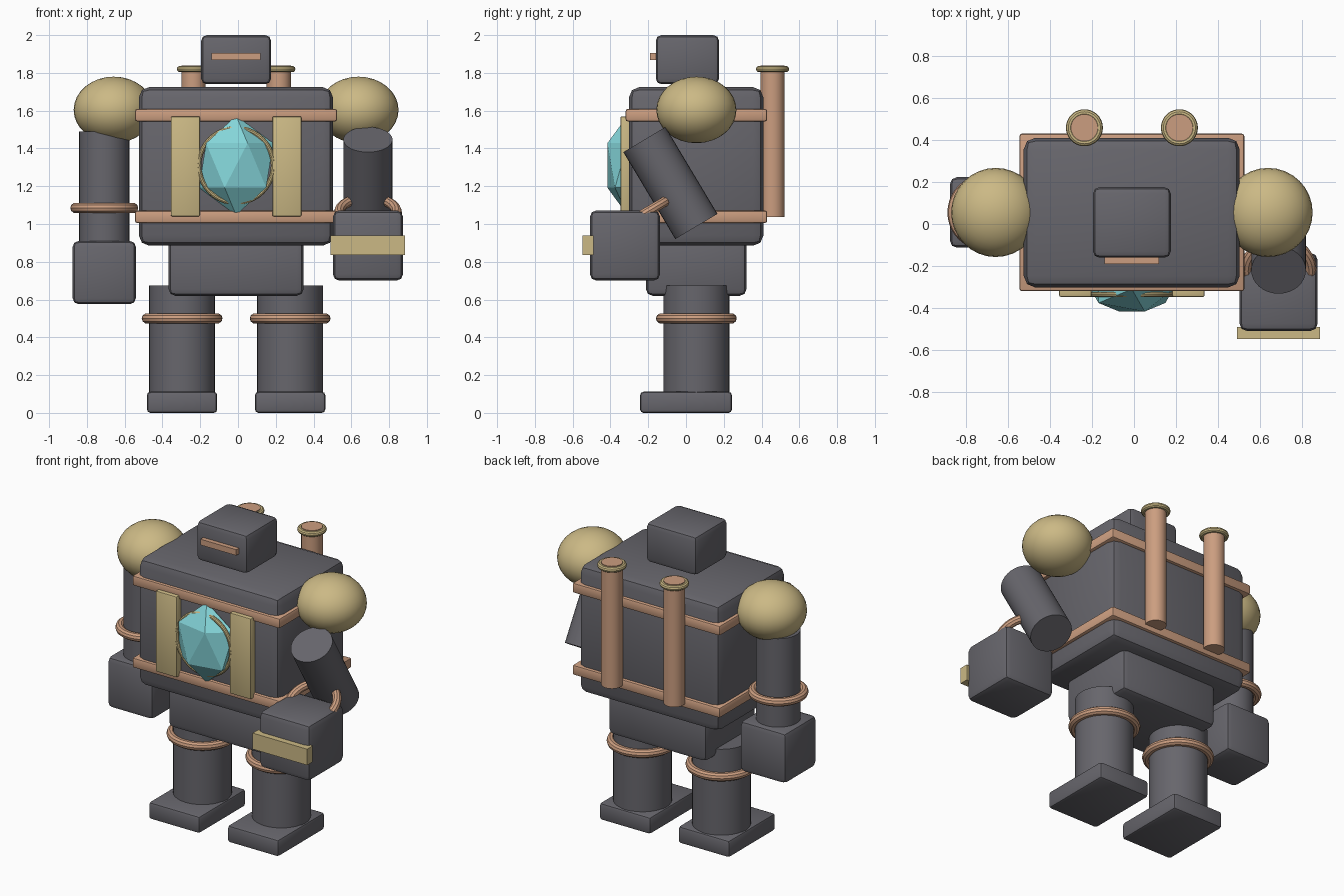
import bpy
import math
from mathutils import Vector

if "Cube" in bpy.data.objects:
    bpy.data.objects.remove(bpy.data.objects["Cube"])

CX, CY = -0.01, 0.055          # body axis
TILT = math.radians(30.5)      # raised forearm lean


def material(name, rgb):
    m = bpy.data.materials.new(name)
    m.diffuse_color = (*rgb, 1.0)
    m.use_nodes = True
    m.node_tree.nodes["Principled BSDF"].inputs["Base Color"].default_value = m.diffuse_color
    return m


IRON = material("dark_iron", (0.135, 0.132, 0.150))
COPPER = material("copper", (0.60, 0.34, 0.215))
BRASS = material("brass", (0.60, 0.485, 0.235))
CRYSTAL = material("crystal_cyan", (0.23, 0.66, 0.69))


def finish(name, mat, smooth=True):
    ob = bpy.context.object
    ob.name = name
    ob.data.name = name
    ob.data.materials.append(mat)
    if smooth:
        bpy.ops.object.shade_smooth_by_angle(angle=math.radians(35))
    return ob


def box(name, mat, x, y, z, bevel=0.0):
    """Box from (min, max) pairs on each axis, with rounded edges."""
    mid = [(a + b) / 2 for a, b in (x, y, z)]
    bpy.ops.mesh.primitive_cube_add(size=1, location=mid)
    ob = bpy.context.object
    ob.scale = [b - a for a, b in (x, y, z)]
    bpy.ops.object.transform_apply(location=False, rotation=False, scale=True)
    if bevel:
        mod = ob.modifiers.new("rounded_edges", 'BEVEL')
        mod.width = bevel
        mod.segments = 2
        bpy.ops.object.modifier_apply(modifier=mod.name)
    return finish(name, mat, bool(bevel))


def cube(name, mat, centre, size, bevel):
    return box(name, mat, *[(c - size / 2, c + size / 2) for c in centre], bevel)


def rod(name, mat, start, end, r):
    """Cylinder between two points."""
    a, b = Vector(start), Vector(end)
    bpy.ops.mesh.primitive_cylinder_add(vertices=32, radius=r, depth=(b - a).length,
                                        location=(a + b) / 2)
    bpy.context.object.rotation_euler = (b - a).to_track_quat('Z', 'Y').to_euler()
    return finish(name, mat)


def ring(name, mat, centre, major, minor, tilt=0.0):
    bpy.ops.mesh.primitive_torus_add(major_radius=major, minor_radius=minor, major_segments=40,
                                     minor_segments=10, location=centre, rotation=(tilt, 0, 0))
    return finish(name, mat)


# Head with mouth-like eye slit
box("head", IRON, (-0.195, 0.175), (-0.16, 0.175), (1.74, 2.0), 0.03)
box("eye_slit", COPPER, (-0.14, 0.12), (-0.19, -0.15), (1.868, 1.906))

# Torso, pelvis and copper straps
box("torso", IRON, (-0.525, 0.503), (-0.302, 0.41), (0.885, 1.725), 0.055)
box("pelvis", IRON, (-0.367, 0.347), (-0.212, 0.32), (0.62, 0.95), 0.035)
for label, z in (("lower", 1.038), ("upper", 1.576)):
    box(label + "_strap", COPPER, (-0.545, 0.525), (-0.32, 0.43), (z - 0.033, z + 0.033), 0.012)

# Chest: two brass plates, ring and faceted crystal
for label, side in (("left", -1), ("right", 1)):
    x = CX + side * 0.269
    box(label + "_chest_plate", BRASS, (x - 0.077, x + 0.077), (-0.347, -0.29), (1.04, 1.57), 0.008)
ring("crystal_ring", BRASS, (CX, -0.335, 1.31), 0.197, 0.013, math.pi / 2)
bpy.ops.mesh.primitive_ico_sphere_add(subdivisions=1, radius=1, location=(CX, -0.31, 1.31))
bpy.context.object.scale = (0.22, 0.125, 0.263)
finish("crystal", CRYSTAL, False)

# Back exhaust pipes, legs, feet and shoulders, repeated on both sides
for label, side in (("left", -1), ("right", 1)):
    x = CX + side * 0.226
    rod(label + "_pipe", COPPER, (x, 0.458, 1.037), (x, 0.458, 1.84), 0.064)
    ring(label + "_pipe_rim", BRASS, (x, 0.458, 1.82), 0.071, 0.017)

    x = CX + side * 0.286
    rod(label + "_leg", IRON, (x, CY, 0.08), (x, CY, 0.675), 0.175)
    ring(label + "_leg_ring", COPPER, (x, CY, 0.5), 0.187, 0.027)
    box(label + "_foot", IRON, (x - 0.186, x + 0.186), (-0.243, 0.243), (0.0, 0.112), 0.018)

    bpy.ops.mesh.primitive_uv_sphere_add(segments=32, ring_count=16, radius=1,
                                         location=(CX + side * 0.648, CY, 1.604))
    bpy.context.object.scale = (0.212, 0.212, 0.176)
    finish(label + "_shoulder", BRASS)

# Hanging arm
x = CX - 0.698
rod("hanging_arm", IRON, (x, CY, 0.88), (x, CY, 1.49), 0.133)
ring("hanging_arm_ring", COPPER, (x, CY, 1.085), 0.153, 0.027)
cube("hanging_fist", IRON, (x, CY, 0.743), 0.335, 0.032)

# Raised arm, leaning forward, with a brass knuckle bar
x = CX + 0.698
rod("raised_arm", IRON, (x, 0.055, 0.987), (x, -0.22, 1.447), 0.130)
ring("raised_arm_ring", COPPER, (x, -0.212, 1.06), 0.153, 0.027, TILT)
cube("raised_fist", IRON, (x, -0.323, 0.886), 0.372, 0.035)
box("knuckle_bar", BRASS, (0.49, 0.885), (-0.548, -0.49), (0.835, 0.94))
